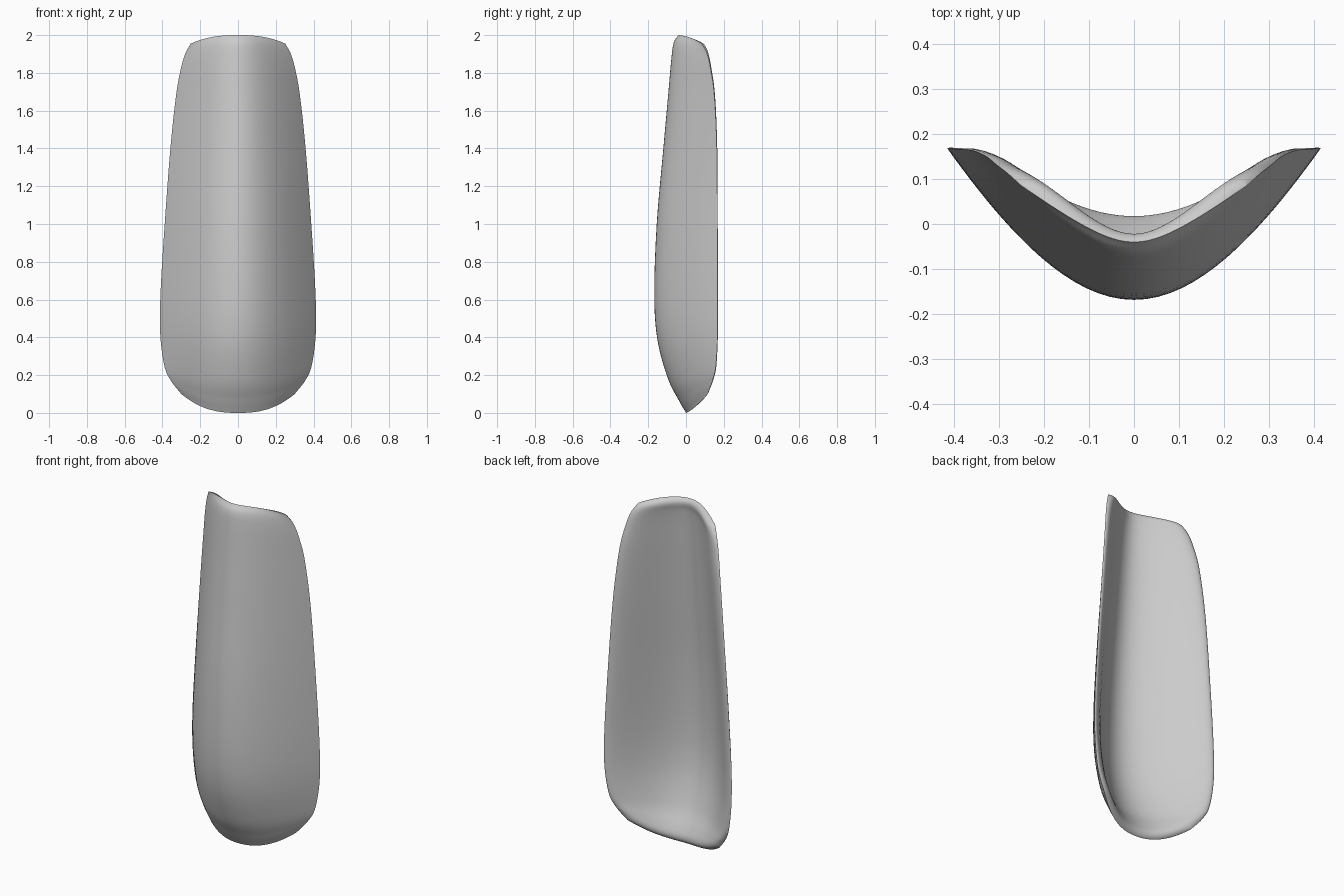
import bpy, bmesh, math
from mathutils import Vector

if "Cube" in bpy.data.objects:
    bpy.data.objects.remove(bpy.data.objects["Cube"])

# Ribs: centre height, centre depth, edge half-width, edge depth, edge height
RIBS = [
    (0.00, 0.00, 0.300, 0.115, 0.10),
    (0.07, -0.04, 0.355, 0.140, 0.17),
    (0.18, -0.095, 0.390, 0.158, 0.25),
    (0.38, -0.15, 0.412, 0.167, 0.42),
    (0.62, -0.168, 0.410, 0.167, 0.64),
    (1.00, -0.155, 0.388, 0.166, 1.00),
    (1.40, -0.12, 0.358, 0.163, 1.40),
    (1.70, -0.093, 0.328, 0.150, 1.68),
    (1.88, -0.077, 0.303, 0.130, 1.82),
    (1.96, -0.065, 0.280, 0.112, 1.90),
    (2.00, -0.04, 0.250, 0.085, 1.955),
]
ROWS, COLS, THICKNESS = 80, 48, 0.042


def rib_at(v):
    """Smoothly blended rib, v from 0 (bottom) to 1 (top)."""
    last = len(RIBS) - 1
    i = min(int(v * last), last - 1)
    t = v * last - i
    b, c = Vector(RIBS[i]), Vector(RIBS[i + 1])
    a = Vector(RIBS[i - 1]) if i else 2 * b - c
    d = Vector(RIBS[i + 2]) if i + 2 <= last else 2 * c - b
    m, n = (c - a) / 2, (d - b) / 2
    return b + m * t + (3 * (c - b) - 2 * m - n) * t**2 + (2 * (b - c) + m + n) * t**3


def shell_point(u, v):
    """Outer surface: rounded bow at the bottom, tighter V at the top."""
    zc, yc, xe, ye, ze = rib_at(v)
    soft = 1.6 - 1.2 * v
    bow = (math.hypot(u, soft) - soft) / (math.hypot(1, soft) - soft)
    return Vector((xe * u, yc + (ye - yc) * bow, zc + (ze - zc) * abs(u) ** 2.5))


def spread(i, count):
    """Sample from -1 to 1, closer together near the rim."""
    return -math.cos(math.pi * i / count)


# Front and back skins meeting in a rounded rim
bm = bmesh.new()
us = [spread(j, COLS) for j in range(COLS + 1)]
vs = [spread(i, ROWS) for i in range(ROWS + 1)]
front = [[bm.verts.new(shell_point(u, (v + 1) / 2)) for u in us] for v in vs]


def skin(grid, flip):
    for i in range(ROWS):
        for j in range(COLS):
            quad = [grid[i][j], grid[i][j + 1], grid[i + 1][j + 1], grid[i + 1][j]]
            bm.faces.new(quad[::-1] if flip else quad)


skin(front, False)
bm.normal_update()
back = []
for row, v in zip(front, vs):
    back.append([])
    for vert, u in zip(row, us):
        depth = THICKNESS * math.sqrt(max(0, (1 - u**8) * (1 - v**16)))
        rim = abs(u) == 1 or abs(v) == 1
        back[-1].append(vert if rim else bm.verts.new(vert.co - vert.normal * depth))
skin(back, True)

mesh = bpy.data.meshes.new("curved_shell")
bm.to_mesh(mesh)
bm.free()
shell = bpy.data.objects.new("curved_shell", mesh)
bpy.context.collection.objects.link(shell)

# Plain grey finish
grey = bpy.data.materials.new("plain_grey")
grey.use_nodes = True
colour = (0.6, 0.6, 0.6, 1)
grey.diffuse_color = colour
grey.node_tree.nodes["Principled BSDF"].inputs["Base Color"].default_value = colour
mesh.materials.append(grey)

bpy.context.view_layer.objects.active = shell
shell.select_set(True)
bpy.ops.object.shade_smooth_by_angle(angle=math.radians(60))
